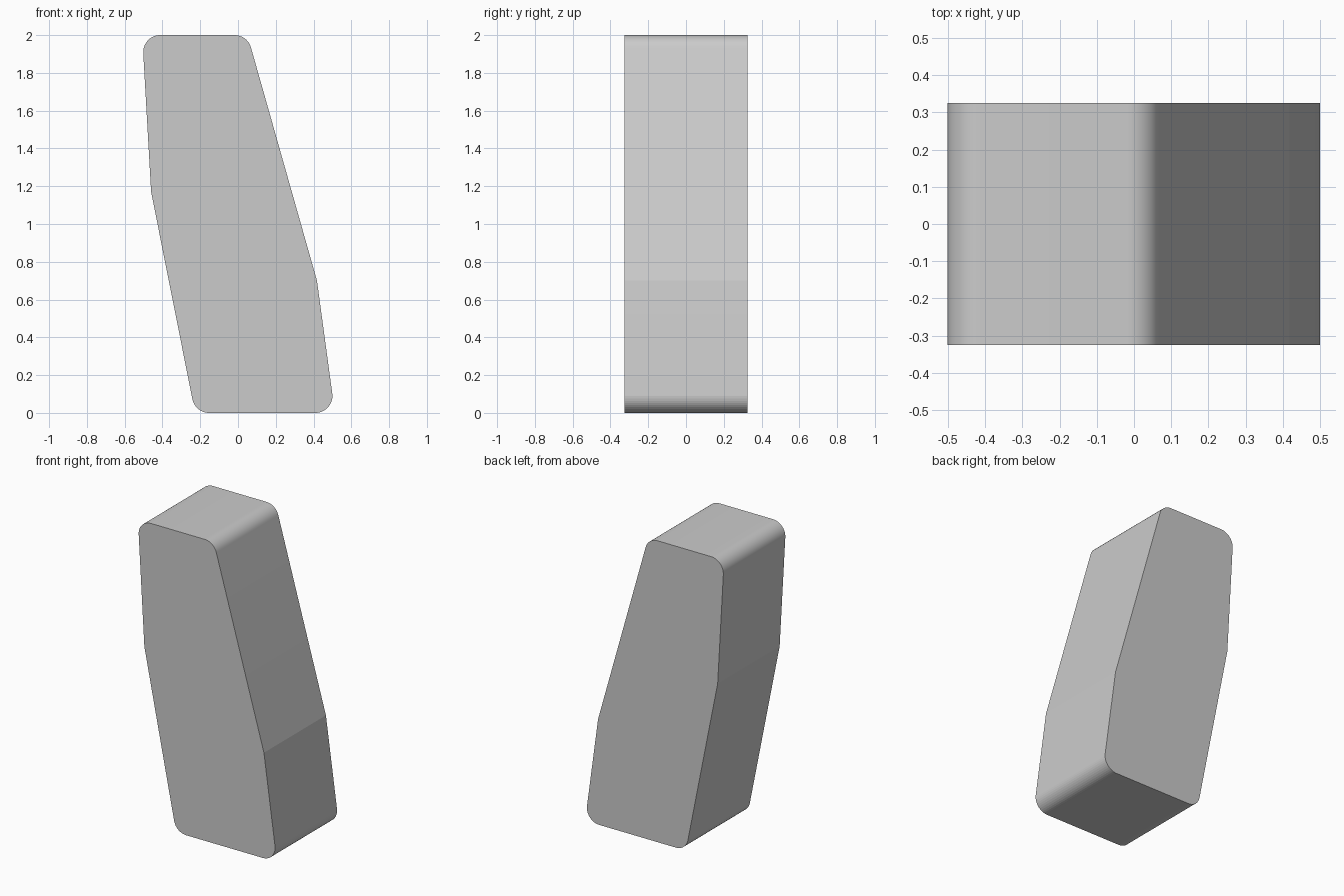
import bpy, bmesh, math
from mathutils import Vector

cube = bpy.data.objects.get("Cube")
if cube:
    bpy.data.objects.remove(cube, do_unlink=True)

HALF_DEPTH = 0.325
RADIUS = 0.09
STEPS = 12

# Side profile (x, z, rounded corner), counter-clockwise from the front
PROFILE = [(-0.227, 0, True), (0.513, 0, True), (0.418, 0.70, False),
           (0.05, 2, True), (-0.507, 2, True), (-0.46, 1.17, False)]


def fillet(prev, corner, nxt):
    """Points of an arc tangent to both edges at a corner."""
    a, b = (prev - corner).normalized(), (nxt - corner).normalized()
    half = a.angle(b) / 2
    centre = corner + (a + b).normalized() * RADIUS / math.sin(half)
    reach = RADIUS / math.tan(half)
    start, end = corner + a * reach - centre, corner + b * reach - centre
    sweep = start.angle(end)
    return [centre + (start * math.sin(sweep * (1 - i / STEPS))
                      + end * math.sin(sweep * i / STEPS)) / math.sin(sweep)
            for i in range(STEPS + 1)]


corners = [Vector((x, 0, z)) for x, z, _ in PROFILE]
outline = []
for i, (_, _, rounded) in enumerate(PROFILE):
    if rounded:
        outline += fillet(corners[i - 1], corners[i], corners[(i + 1) % len(corners)])
    else:
        outline.append(corners[i])

# Extrude the profile from front to back
bm = bmesh.new()
front = bm.faces.new([bm.verts.new(p + Vector((0, -HALF_DEPTH, 0))) for p in outline])
side = bmesh.ops.extrude_face_region(bm, geom=[front], use_keep_orig=True)
back = [v for v in side["geom"] if isinstance(v, bmesh.types.BMVert)]
bmesh.ops.translate(bm, verts=back, vec=(0, 2 * HALF_DEPTH, 0))
bmesh.ops.recalc_face_normals(bm, faces=bm.faces)
mesh = bpy.data.meshes.new("slanted_block")
bm.to_mesh(mesh)
bm.free()

block = bpy.data.objects.new("slanted_block", mesh)
bpy.context.collection.objects.link(block)

# Plain grey material
grey = bpy.data.materials.new("light_grey")
grey.use_nodes = True
colour = (0.6, 0.6, 0.6, 1)
grey.diffuse_color = colour
grey.node_tree.nodes["Principled BSDF"].inputs["Base Color"].default_value = colour
mesh.materials.append(grey)

# Smooth fillets, crisp bends and rims
bpy.ops.object.select_all(action="DESELECT")
block.select_set(True)
bpy.context.view_layer.objects.active = block
bpy.ops.object.shade_smooth_by_angle(angle=math.radians(7.8))
